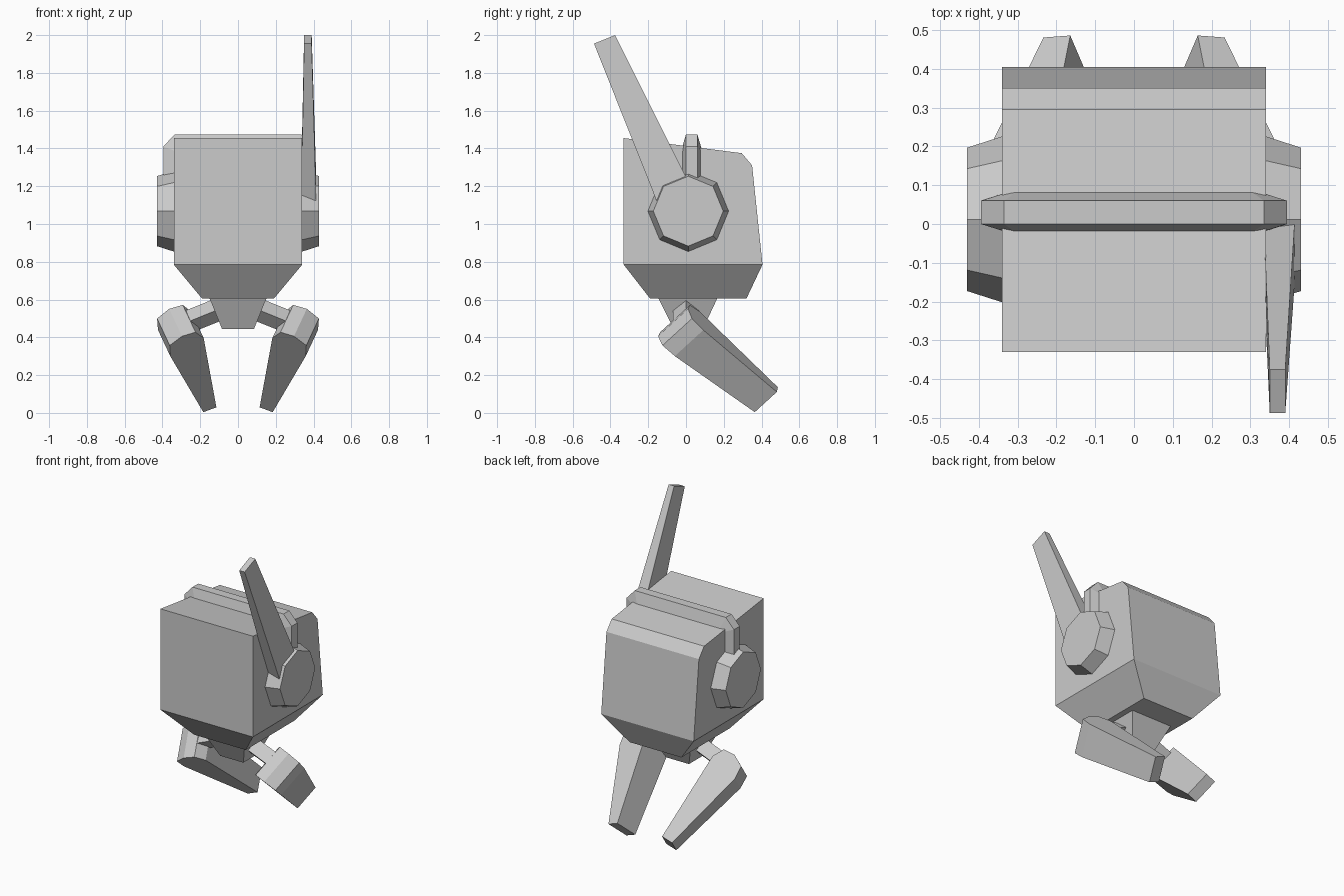
import bpy, bmesh, math
from mathutils import Vector

cube = bpy.data.objects.get("Cube")
if cube:
    bpy.data.objects.remove(cube, do_unlink=True)

GREY = (0.6, 0.6, 0.6, 1)
grey = bpy.data.materials.new("light grey")
grey.use_nodes = True
grey.diffuse_color = GREY
grey.node_tree.nodes["Principled BSDF"].inputs["Base Color"].default_value = GREY


def loft(name, rings):
    """Skin matching rings of points and cap both ends."""
    bm = bmesh.new()
    rows = [[bm.verts.new(p) for p in ring] for ring in rings]
    n = len(rows[0])
    for a, b in zip(rows, rows[1:]):
        for i in range(n):
            j = (i + 1) % n
            bm.faces.new((a[i], a[j], b[j], b[i]))
    bm.faces.new(rows[0])
    bm.faces.new(rows[-1])
    bmesh.ops.recalc_face_normals(bm, faces=bm.faces)
    mesh = bpy.data.meshes.new(name)
    bm.to_mesh(mesh)
    bm.free()
    mesh.materials.append(grey)
    obj = bpy.data.objects.new(name, mesh)
    bpy.context.collection.objects.link(obj)
    return obj


def rect(x, y0, y1, z):
    return [(-x, y0, z), (x, y0, z), (x, y1, z), (-x, y1, z)]


def mirrored(name, rings):
    """Left part on +x and its right twin."""
    loft("left_" + name, rings)
    loft("right_" + name, [[(-p[0], p[1], p[2]) for p in r] for r in rings])


# Head block with sloping crown, then the tapered chin
side = [(-0.33, 0.785), (0.405, 0.785), (0.35, 1.31), (0.295, 1.375), (-0.33, 1.455)]
loft("head", [[(x, y, z) for y, z in side] for x in (-0.34, 0.34)])
loft("chin", [rect(0.34, -0.33, 0.405, 0.785), rect(0.19, -0.19, 0.32, 0.605)])

# Small tapered torso
loft("torso", [rect(0.15, -0.145, 0.165, 0.605), rect(0.085, -0.065, 0.09, 0.445)])

# Headband with bevelled section
half = [(0.395, 1.15, 0.32, 1.15), (0.395, 1.41, 0.315, 1.38), (0.335, 1.475, 0.3, 1.39)]
path = half + [(-a, b, -c, d) for a, b, c, d in reversed(half)]
loft("headband", [[(a, 0, b), (a, 0.06, b), (c, 0.085, d), (c, -0.025, d)]
                  for a, b, c, d in path])


# Octagonal ear pads
def octagon(x, r):
    angles = [i * math.tau / 8 for i in range(8)]
    return [(x, 0.012 + r * math.cos(t), 1.068 + r * math.sin(t)) for t in angles]


mirrored("ear_pad", [octagon(0.33, 0.217), octagon(0.43, 0.185)])

# Single long antenna rising from the left ear
loft("antenna", [
    [(0.333, -0.115, 1.02), (0.417, -0.115, 1.02), (0.417, 0.045, 1.16), (0.333, 0.045, 1.16)],
    [(0.35, -0.487, 1.955), (0.39, -0.487, 1.955), (0.39, -0.375, 2.0), (0.35, -0.375, 2.0)]])

# Diamond-section hip rods
mirrored("hip_rod", [[(x, -0.07, z), (x, 0, z + 0.065), (x, 0.07, z), (x, 0, z - 0.065)]
                     for x, z in ((0.06, 0.565), (0.28, 0.476))])

# Flat tapered legs: a chamfered outline in a tilted frame, thicker at the hip
foot = Vector((0.174, 0.425, 0.07))
across = Vector((0.93, -0.07, -0.34)).normalized()
thick = Vector((0.30, 0.70, 0.64)).normalized()
up = across.cross(thick)
outline = [(-0.037, 0), (-0.067, 0.58), (-0.033, 0.65), (0.042, 0.657),
           (0.118, 0.62), (0.13, 0.535), (0.037, 0)]


def leg_ring(at_foot, at_hip):
    ring = []
    for w, u in outline:
        t = at_foot + (at_hip - at_foot) * u / 0.62
        ring.append(foot + across * w + up * u + thick * t)
    return ring


mirrored("leg", [leg_ring(-0.083, -0.147), leg_ring(0.083, 0.075)])
